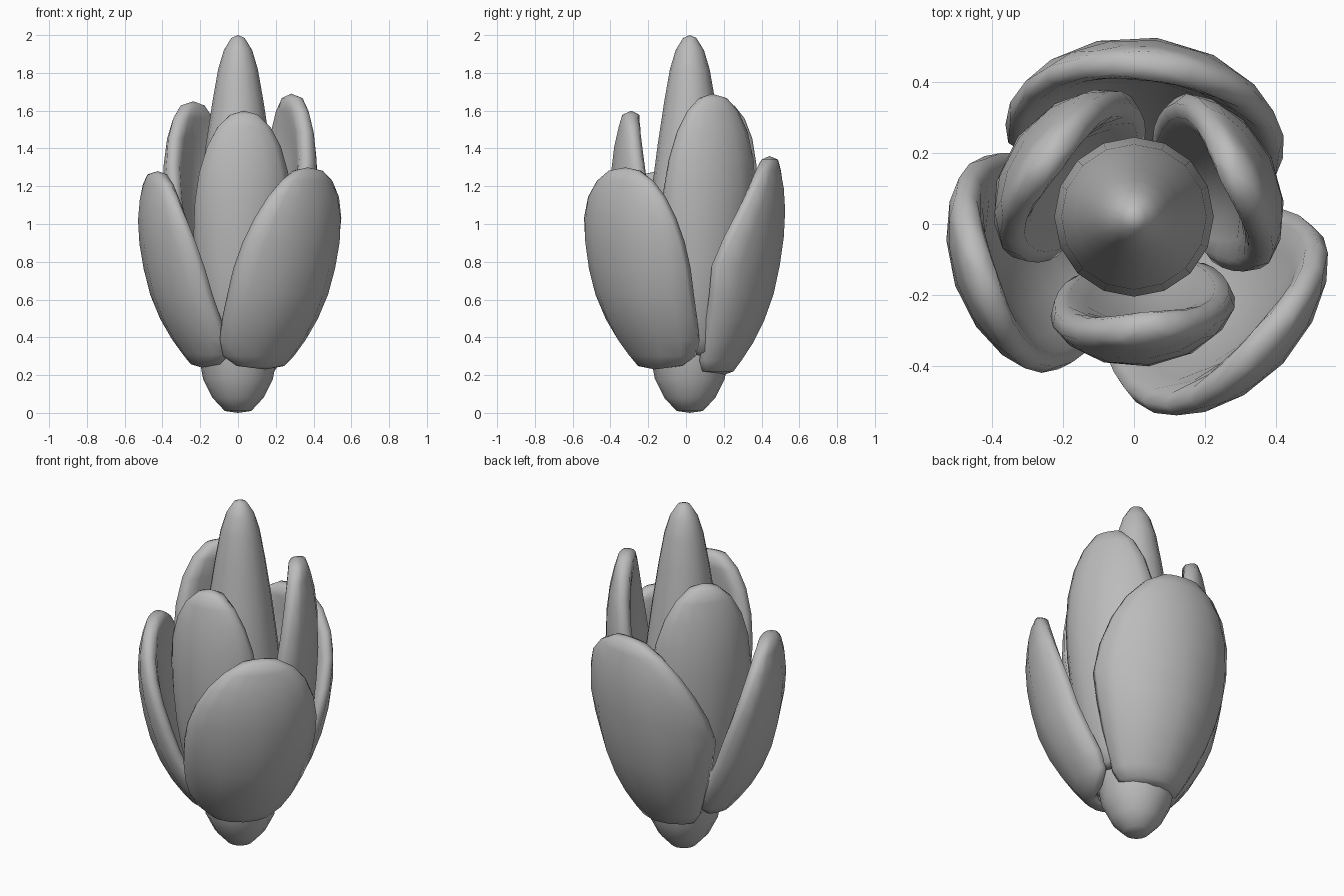
import bpy, bmesh, math

if "Cube" in bpy.data.objects:
    bpy.data.objects.remove(bpy.data.objects["Cube"], do_unlink=True)

grey = bpy.data.materials.new("plain grey")
grey.use_nodes = True
GREY = (0.5, 0.5, 0.5, 1)
grey.diffuse_color = GREY
grey.node_tree.nodes["Principled BSDF"].inputs["Base Color"].default_value = GREY


def loft(name, rings, bottom, top):
    """Skin closed rings of points and close both ends to a pole."""
    bm = bmesh.new()
    loops = [[bm.verts.new(p) for p in ring] for ring in rings]
    low, high = bm.verts.new(bottom), bm.verts.new(top)
    n = len(loops[0])
    for i in range(n):
        j = (i + 1) % n
        for a, b in zip(loops, loops[1:]):
            bm.faces.new((a[i], a[j], b[j], b[i]))
        bm.faces.new((low, loops[0][j], loops[0][i]))
        bm.faces.new((high, loops[-1][i], loops[-1][j]))
    bmesh.ops.recalc_face_normals(bm, faces=bm.faces)
    mesh = bpy.data.meshes.new(name)
    bm.to_mesh(mesh)
    bm.free()
    mesh.materials.append(grey)
    mesh.shade_smooth()
    obj = bpy.data.objects.new(name, mesh)
    bpy.context.collection.objects.link(obj)
    return obj


def sample(values, v):
    """Linear lookup in evenly spaced values."""
    x = v * (len(values) - 1)
    i = min(int(x), len(values) - 2)
    return values[i] + (values[i + 1] - values[i]) * (x - i)


def polar(r, angle, z):
    return (r * math.cos(angle), r * math.sin(angle), z)


def petal(name, azimuth, z0, z1, half_width, thickness, radii, scale=1.0, lean=0):
    """Spoon-shaped petal: blunt crescent sections wrapped around the stem."""
    steps, sides = 12, 16
    rings = []
    for k in range(1, steps):
        theta = math.pi * k / steps
        v = (1 - math.cos(theta)) / 2
        az = math.radians(azimuth + lean * (v - 0.5))
        r = sample(radii, v) * scale
        # The lower half is broader and hugs the stem, the tip is flatter
        width = half_width * math.sin(theta) ** (0.6 if v < 0.5 else 0.95)
        spread = math.asin(min(0.9, width / r))
        curl = 0.06 * (1 - 1.4 * v) * math.sin(theta)
        t = thickness * math.sin(theta) ** 0.28 / 2
        ring = []
        for s in range(sides):
            phi = 2 * math.pi * s / sides
            c, d = math.cos(phi), math.sin(phi)
            bulge = math.copysign(abs(d) ** 0.6, d)
            ring.append(polar(r + t * bulge - curl * c * c,
                              az + spread * c, z0 + (z1 - z0) * v))
        rings.append(ring)
    ends = [math.radians(azimuth + lean * k) for k in (-0.5, 0.5)]
    loft(name, rings, polar(radii[0] * scale, ends[0], z0),
         polar(radii[-1] * scale, ends[1], z1))


# Central bud: tall rounded cone with a blunt foot
profile = [(0.07, 0.01), (0.135, 0.08), (0.185, 0.18), (0.207, 0.3),
           (0.225, 0.55), (0.225, 0.85), (0.205, 1.15), (0.17, 1.42),
           (0.135, 1.65), (0.105, 1.82), (0.075, 1.92), (0.035, 1.985)]
core = loft("central_bud",
            [[polar(r, math.tau * i / 16, z) for i in range(16)]
             for r, z in profile], (0, 0, 0), (0, 0, 2))
core.location.y = 0.02

# Inner whorl of three upright petals
inner = [0.2, 0.28, 0.32, 0.34, 0.335, 0.29]
petal("inner_petal_front", -84, 0.3, 1.6, 0.26, 0.13, inner)
petal("inner_petal_left", 26, 0.3, 1.69, 0.27, 0.13, inner, 1.08)
petal("inner_petal_right", 143, 0.3, 1.65, 0.28, 0.13, inner, 1.02)

# Outer whorl of three wider, shorter petals
outer = [0.2, 0.34, 0.42, 0.46, 0.475, 0.445]
petal("outer_petal_left", -45, 0.23, 1.3, 0.36, 0.12, outer, 1.1, 8)
petal("outer_petal_right", 199, 0.24, 1.28, 0.325, 0.12, outer, 1.01)
petal("outer_petal_back", 83, 0.2, 1.36, 0.4, 0.12, outer)
